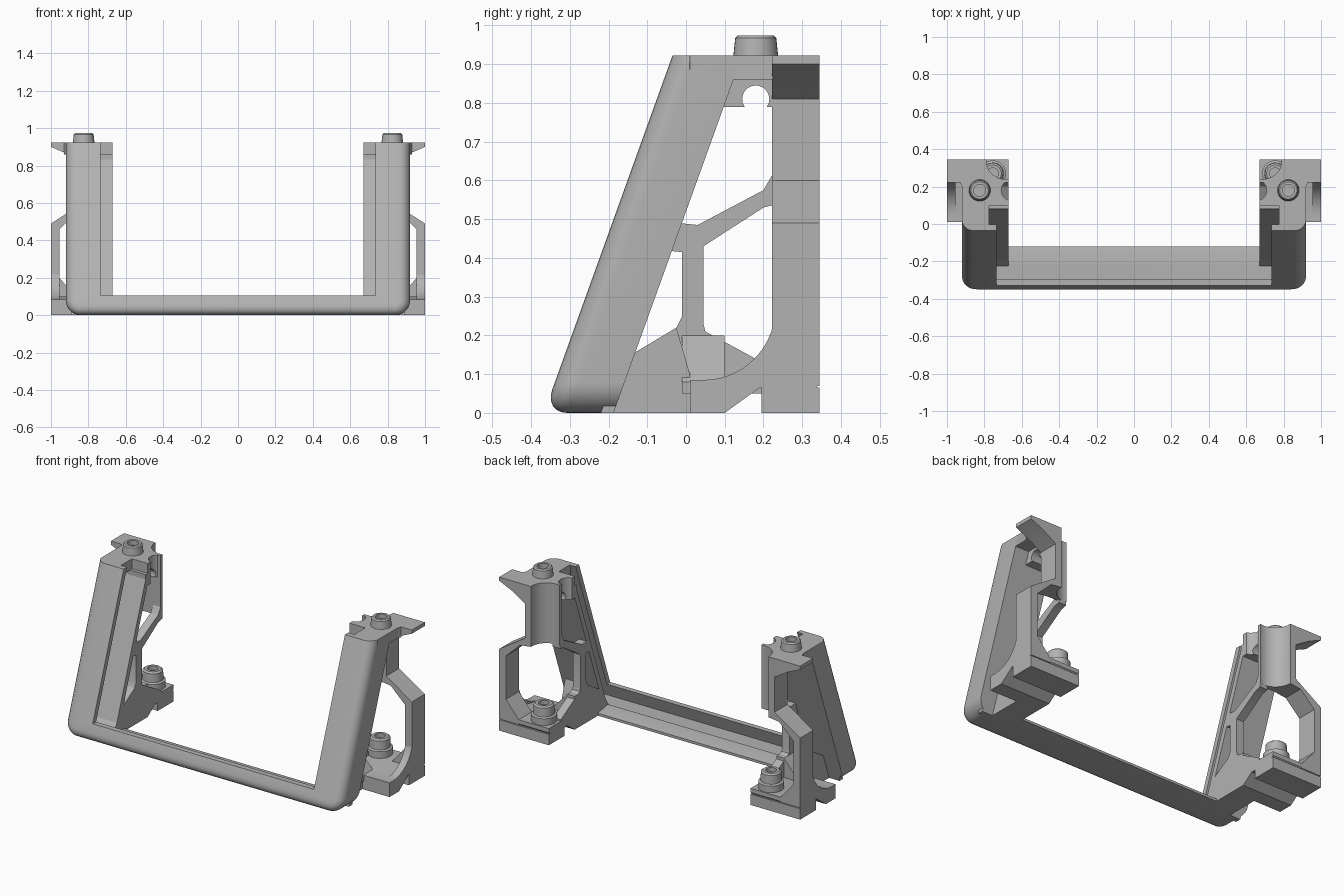
import bpy, bmesh, math
from mathutils import Vector

if "Cube" in bpy.data.objects:
    bpy.data.objects.remove(bpy.data.objects["Cube"])

grey = bpy.data.materials.new("satin_grey")
grey.use_nodes = True
COLOUR = (0.45, 0.45, 0.45, 1)
grey.diffuse_color = COLOUR
grey.node_tree.nodes["Principled BSDF"].inputs["Base Color"].default_value = COLOUR

SLOPE = 0.36                      # how far the posts lean back per unit of height


def finish(name, bm, mirrored=True):
    bmesh.ops.recalc_face_normals(bm, faces=bm.faces)
    mesh = bpy.data.meshes.new(name)
    bm.to_mesh(mesh)
    bm.free()
    mesh.materials.append(grey)
    ob = bpy.data.objects.new(name, mesh)
    bpy.context.collection.objects.link(ob)
    if mirrored:
        ob.modifiers.new("mirror", 'MIRROR')
    return ob


def prism_mesh(points, axis, a, b):
    """Extrude a 2D outline along an axis from a to b."""
    place = {'X': lambda p, d: (d, p[0], p[1]),
             'Y': lambda p, d: (p[0], d, p[1]),
             'Z': lambda p, d: (p[0], p[1], d)}[axis]
    bm = bmesh.new()
    face = bm.faces.new([bm.verts.new(place(p, a)) for p in points])
    out = bmesh.ops.extrude_face_region(bm, geom=[face])
    move = Vector(place((0, 0), b - a))
    bmesh.ops.translate(bm, vec=move, verts=[v for v in out["geom"] if isinstance(v, bmesh.types.BMVert)])
    bmesh.ops.recalc_face_normals(bm, faces=bm.faces)
    return bm


def prism(name, points, axis, a, b, mirrored=True, lean=False):
    bm = prism_mesh(points, axis, a, b)
    if lean:
        shear(bm)
    return finish(name, bm, mirrored)


def box(name, x0, x1, y0, y1, z0, z1, mirrored=True, lean=False):
    return prism(name, [(x0, y0), (x1, y0), (x1, y1), (x0, y1)], 'Z', z0, z1, mirrored, lean)


def shear(bm):
    for v in bm.verts:
        v.co.y += SLOPE * v.co.z


def arc(cx, cy, r, start, end, steps=10):
    angles = [math.radians(start + (end - start) * i / steps) for i in range(steps + 1)]
    return [(cx + r * math.cos(t), cy + r * math.sin(t)) for t in angles]


def lathe(name, profile, x, y):
    bm = bmesh.new()
    verts = [bm.verts.new((x + r, y, z)) for r, z in profile]
    edges = [bm.edges.new(pair) for pair in zip(verts, verts[1:])]
    bmesh.ops.spin(bm, geom=verts + edges, cent=(x, y, 0), axis=(0, 0, 1),
                   angle=math.tau, steps=32, use_duplicate=False)
    bmesh.ops.remove_doubles(bm, verts=bm.verts, dist=1e-4)
    return finish(name, bm)


def cut(ob, cutter):
    mod = ob.modifiers.new("cut", 'BOOLEAN')
    mod.object, mod.operation, mod.solver = cutter, 'DIFFERENCE', 'EXACT'
    cutter.hide_render = True
    bpy.context.view_layer.objects.active = ob
    bpy.ops.object.modifier_move_to_index(modifier="cut", index=0)
    bpy.ops.object.modifier_apply(modifier="cut")
    bpy.data.objects.remove(cutter)


# U-shaped frame: two leaning posts and the cross bar, hollow behind
def u_outline(side, base, radius, inner, sill, top):
    left = arc(-side + radius, base + radius, radius, 180, 270)
    right = arc(side - radius, base + radius, radius, 270, 360)
    return left + right + [(side, top), (inner, top), (inner, sill), (-inner, sill), (-inner, top), (-side, top)]


FRONT, REAR = -0.367, -0.187
bm = prism_mesh(u_outline(0.92, 0, 0.08, 0.735, 0.105, 0.922), 'Y', FRONT, REAR)


def outer_front(e):
    on_front = all(abs(v.co.y - FRONT) < 1e-4 for v in e.verts)
    mid = (e.verts[0].co + e.verts[1].co) / 2
    return on_front and (mid.z < 0.09 or abs(mid.x) > 0.9) and mid.z < 0.9


bmesh.ops.bevel(bm, geom=[e for e in bm.edges if outer_front(e)], offset=0.06,
                segments=6, profile=0.5, affect='EDGES')
shear(bm)
frame = finish("main_frame", bm, mirrored=False)
pocket = prism("frame_pocket", u_outline(0.89, 0.025, 0.055, 0.7, 0.15, 1.0), 'Y',
               FRONT + 0.032, REAR + 0.1, False, True)
cut(frame, pocket)

# Floor flange along the back of the cross bar
prism("bar_flange", [(-0.22, 0), (-0.12, 0), (-0.12, 0.015), (-0.2, 0.03), (-0.22, 0.03)],
      'X', -0.7, 0.7, False)

# Leaning plate that closes the back of each post
box("post_backing", 0.67, 0.89, REAR - 0.033, REAR, 0.0, 0.86, lean=True)

# Triangulated web between the post and the rear column
prism("side_truss", [(-0.06, 0.42), (-0.01, 0.415), (-0.01, 0.25), (-0.025, 0.22), (-0.14, 0.15),
                     (-0.2, 0), (0.01, 0), (0.01, 0.05), (0.23, 0.05), (0.23, 0.11), (0.17, 0.145),
                     (0.05, 0.21), (0.045, 0.23), (0.045, 0.43), (0.2, 0.53), (0.24, 0.54),
                     (0.24, 0.64), (0.22, 0.61), (0.2, 0.575), (0.03, 0.485), (-0.02, 0.49)],
      'X', 0.67, 0.72)
prism("front_gusset", [(-0.24, 0), (0.01, 0), (0.01, 0.1), (-0.01, 0.17), (-0.025, 0.22), (-0.15, 0.145)],
      'X', 0.67, 0.82)
prism("truss_ramp", [(0.67, 0.05), (0.67, 0.2), (0.72, 0.2), (0.83, 0.08), (0.83, 0.05)],
      'Y', -0.01, 0.1)

# Rear column that branches out to the outer leg, grooved for tool access
column = prism("rear_column", [(1, 0.07), (1, 0.49), (0.83, 0.6), (0.83, 0.81), (0.92, 0.865), (1, 0.9),
                               (1, 0.922), (0.67, 0.922), (0.67, 0.56), (0.78, 0.56), (0.86, 0.55),
                               (0.955, 0.46), (0.955, 0.2), (0.87, 0.1), (0.87, 0.07)],
               'Y', 0.222, 0.345)
cut(column, prism("groove_cutter", arc(0.69, 0.34, 0.1, 0, 351, 39), 'Z', 0.3, 1.1, False))

# Outer leg foot, curving forward into the base
leg_curve = arc(0.045, 0.27, 0.185, 0, -90, 14)
prism("outer_leg_foot", [(0.3, 0.065), (0.3, 0.4), (0.23, 0.4)] + leg_curve
      + [(0.01, 0.085), (0.01, 0), (0.1, 0), (0.19, 0.065)], 'X', 0.955, 1.0)

# Foot: sloped front base, upper slab and lower pad
prism("foot_base", [(0.01, 0), (0.1, 0), (0.19, 0.065), (0.335, 0.065), (0.345, 0.075), (0.345, 0.1),
                    (0.16, 0.1), (0.1, 0.085), (0.01, 0.085)], 'X', 0.67, 1.0)
box("foot_pad", 0.67, 1.0, 0.195, 0.345, 0, 0.065)

# Top plate and the block beneath it
top = prism("top_plate", [(0.67, 0.224), (0.67, 0.1), (0.775, 0.1), (0.775, -0.01), (0.9, -0.01),
                          (0.92, 0.01), (0.92, 0.2), (0.93, 0.224)], 'Z', 0.86, 0.922)
block = box("top_block", 0.67, 0.83, 0.08, 0.224, 0.79, 0.862)
for part in (top, block):
    cut(part, prism("notch_cutter", arc(0.655, 0.18, 0.055, 0, 345, 23), 'Z', 0.7, 1.0, False))
cut(block, prism("hole_cutter", arc(0.18, 0.81, 0.035, 0, 345, 23), 'X', 0.6, 0.9, False))

# Bolts with recessed sockets
top_bolt = lathe("top_bolt", [(0, 0.945), (0.032, 0.945), (0.032, 0.974), (0.046, 0.974),
                              (0.053, 0.967), (0.058, 0.92)], 0.825, 0.18)
foot_bolt = lathe("foot_bolt", [(0, 0.18), (0.03, 0.18), (0.03, 0.205), (0.046, 0.205), (0.056, 0.197),
                                (0.058, 0.145), (0.07, 0.14), (0.07, 0.09)], 0.755, 0.27)

# Smooth shading on curved parts, hard edges kept
bpy.ops.object.select_all(action='DESELECT')
for ob in bpy.context.collection.objects:
    if ob.type == 'MESH' and grey.name in ob.data.materials:
        ob.select_set(True)
        bpy.context.view_layer.objects.active = ob
bpy.ops.object.shade_smooth_by_angle(angle=math.radians(32))
